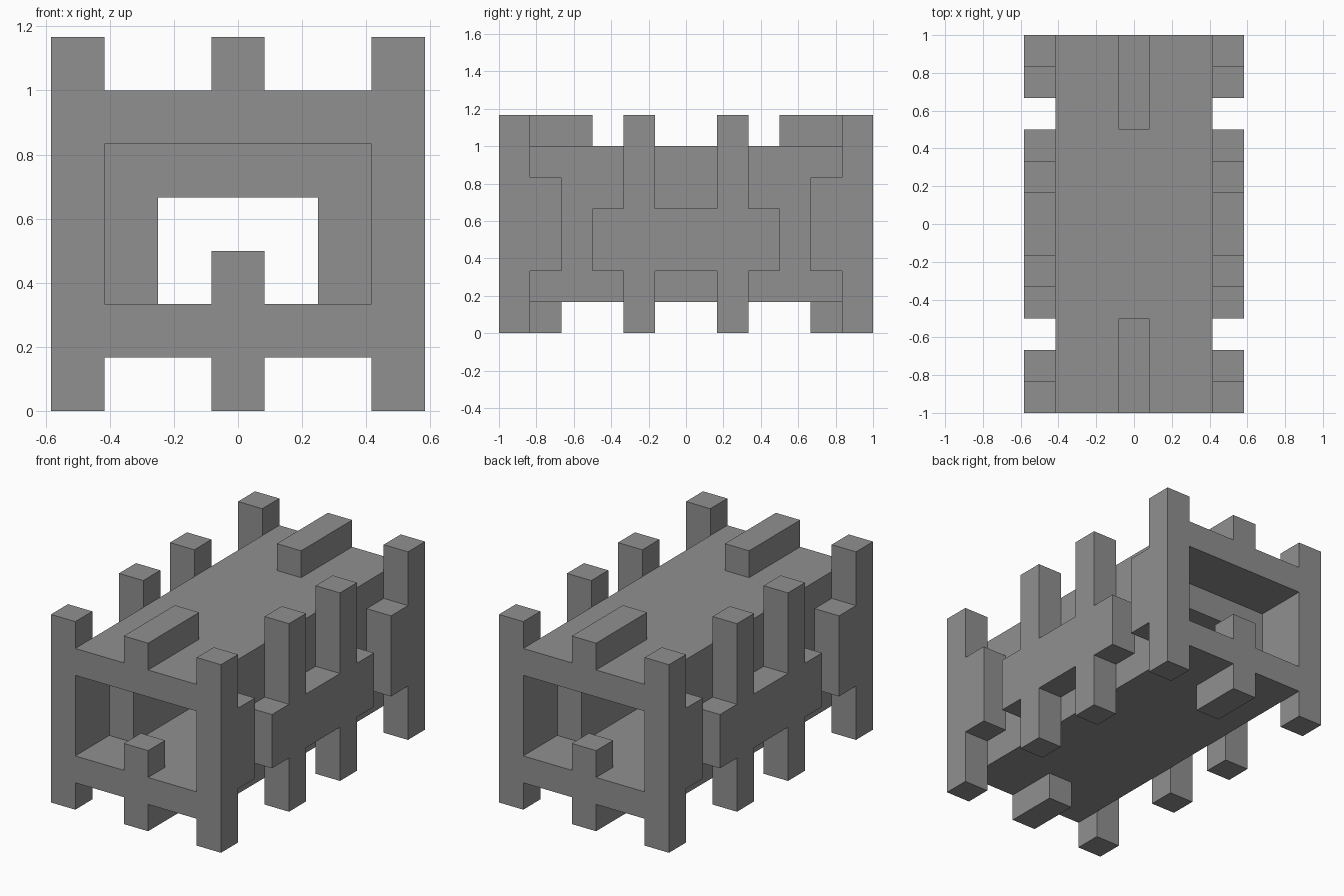
import bpy
import bmesh
from math import radians
from mathutils import Vector

cube = bpy.data.objects.get("Cube")
if cube:
    bpy.data.objects.remove(cube, do_unlink=True)

UNIT = 1 / 6        # width of one square bar
LENGTH = 12         # bars along y

# One quarter of the block: ranges of bars outward from the middle (x),
# inward from the end (y) and upward (z); the rest is mirrored.
PARTS = {
    "top_deck":     (range(0, 3), range(0, 6), range(5, 6)),
    "floor":        (range(0, 3), range(0, 6), range(1, 2)),
    "tunnel_wall":  (range(2, 3), range(2, 6), range(2, 5)),
    "tunnel_roof":  (range(0, 2), range(2, 6), range(4, 5)),
    "corner_post":  (range(3, 4), range(0, 1), range(0, 7)),
    "corner_tab":   (range(3, 4), range(1, 2), range(2, 5)),
    "side_plate":   (range(3, 4), range(3, 6), range(2, 4)),
    "side_post":    (range(3, 4), range(4, 5), range(0, 7)),
    "top_ridge":    (range(0, 1), range(0, 3), range(6, 7)),
    "end_foot":     (range(0, 1), range(0, 2), range(0, 1)),
    "opening_peg":  (range(0, 1), range(0, 1), range(2, 3)),
}


def filled_cells():
    """Mirror every part left to right and front to back."""
    cells = set()
    for xs, ys, zs in PARTS.values():
        for x in xs:
            for y in ys:
                for z in zs:
                    for mx in (x, -x):
                        for my in (y, LENGTH - 1 - y):
                            cells.add((mx, my, z))
    return cells


def build_shell(cells):
    """Skin the filled bars with outside faces only, then merge flat areas."""
    bm = bmesh.new()
    origin = Vector((0, (1 - LENGTH) / 2, 0.5))
    for cell in sorted(cells):
        for axis in range(3):
            for side in (-1, 1):
                n = Vector((0, 0, 0))
                n[axis] = side
                if tuple(int(c) for c in Vector(cell) + n) in cells:
                    continue
                u = Vector((0, 0, 0))
                u[(axis + 1) % 3] = 0.5
                v = n.cross(u)
                mid = Vector(cell) + origin + n / 2
                corners = (mid - u - v, mid + u - v, mid + u + v, mid - u + v)
                bm.faces.new([bm.verts.new(c * UNIT) for c in corners])
    bmesh.ops.remove_doubles(bm, verts=bm.verts[:], dist=UNIT / 100)
    bmesh.ops.dissolve_limit(bm, angle_limit=radians(1),
                             verts=bm.verts[:], edges=bm.edges[:])
    return bm


# Plain grey finish
grey = bpy.data.materials.new("plain_grey")
grey.use_nodes = True
colour = (0.28, 0.28, 0.28, 1)
grey.diffuse_color = colour
for node in grey.node_tree.nodes:
    if node.type == "BSDF_PRINCIPLED":
        node.inputs["Base Color"].default_value = colour

# Whole block as one solid
mesh = bpy.data.meshes.new("slotted_block")
shell = build_shell(filled_cells())
shell.to_mesh(mesh)
shell.free()
mesh.materials.append(grey)
block = bpy.data.objects.new("slotted_block", mesh)
bpy.context.collection.objects.link(block)
